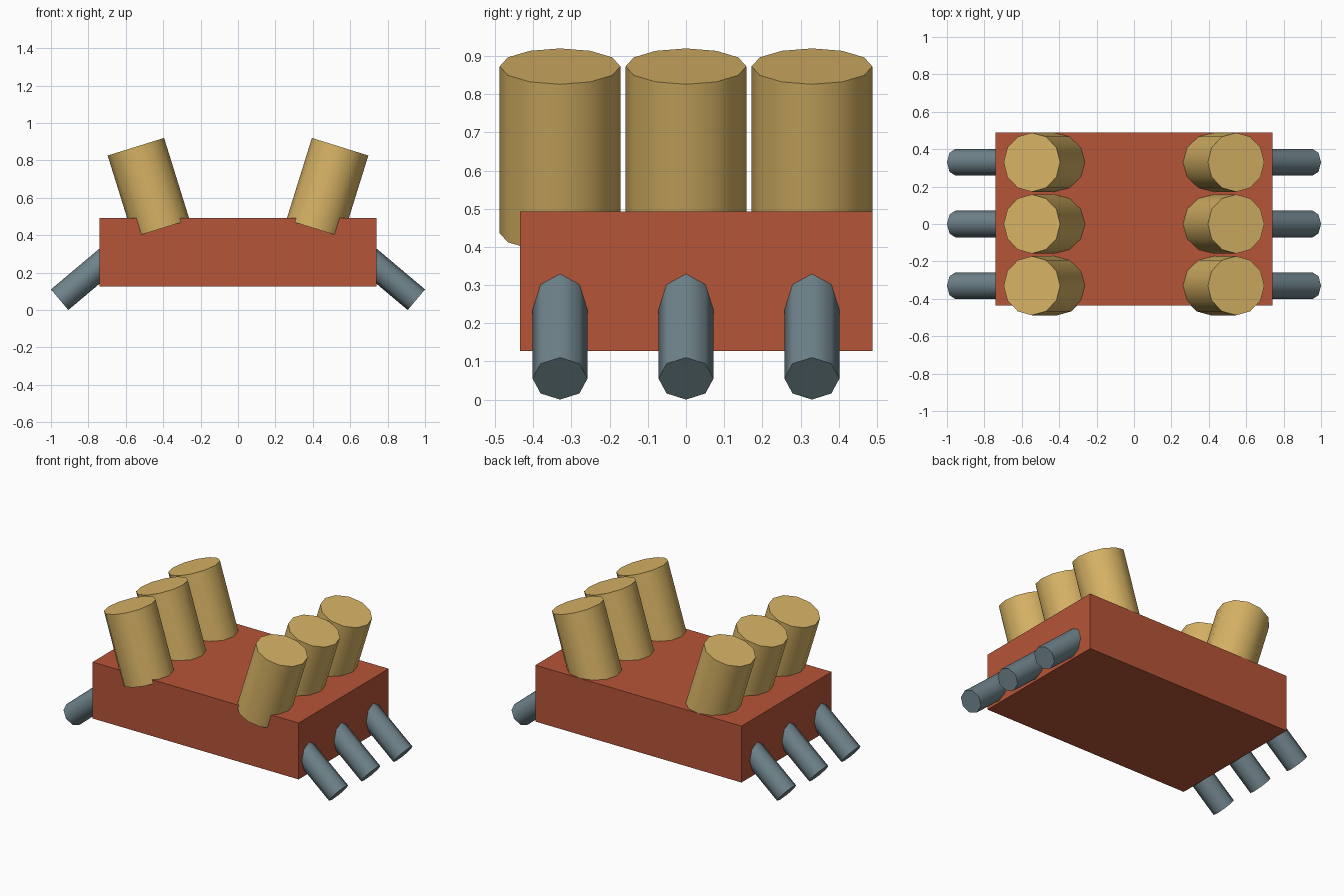
import bpy
from math import radians, sin, cos

if "Cube" in bpy.data.objects:
    bpy.data.objects.remove(bpy.data.objects["Cube"])


def material(name, rgb):
    m = bpy.data.materials.new(name)
    m.diffuse_color = (*rgb, 1)
    m.use_nodes = True
    m.node_tree.nodes["Principled BSDF"].inputs["Base Color"].default_value = m.diffuse_color
    return m


RED = material("red", (0.47, 0.09, 0.04))
TAN = material("tan", (0.68, 0.45, 0.13))
STEEL = material("steel", (0.16, 0.23, 0.26))


def rod(name, end, tilt, radius, length, sides, mat):
    """Cylinder whose outer end centre is `end`, axis leaning by `tilt` from +z towards +x."""
    x, y, z = end
    centre = (x - sin(tilt) * length / 2, y, z - cos(tilt) * length / 2)
    bpy.ops.mesh.primitive_cylinder_add(vertices=sides, radius=radius, depth=length,
                                        location=centre, rotation=(0, tilt, 0))
    ob = bpy.context.object
    ob.name = name
    ob.data.materials.append(mat)
    bpy.ops.object.shade_smooth_by_angle(angle=radians(50))


# Main block, slightly longer towards the back
bpy.ops.mesh.primitive_cube_add(size=1, location=(0, 0.0265, 0.31))
block = bpy.context.object
block.name = "block"
block.scale = (1.48, 0.923, 0.366)
block.data.materials.append(RED)

# Three cylinders and three pipes on each side
for side, label in ((-1, "left"), (1, "right")):
    for i in range(3):
        y = (i - 1) * 0.33
        rod(f"cylinder_{label}_{i + 1}", (side * 0.546, y, 0.873),
            side * radians(17.3), 0.158, 0.458, 12, TAN)
        rod(f"pipe_{label}_{i + 1}", (side * 0.9536, y, 0.0551),
            side * radians(130.1), 0.072, 0.44, 8, STEEL)
